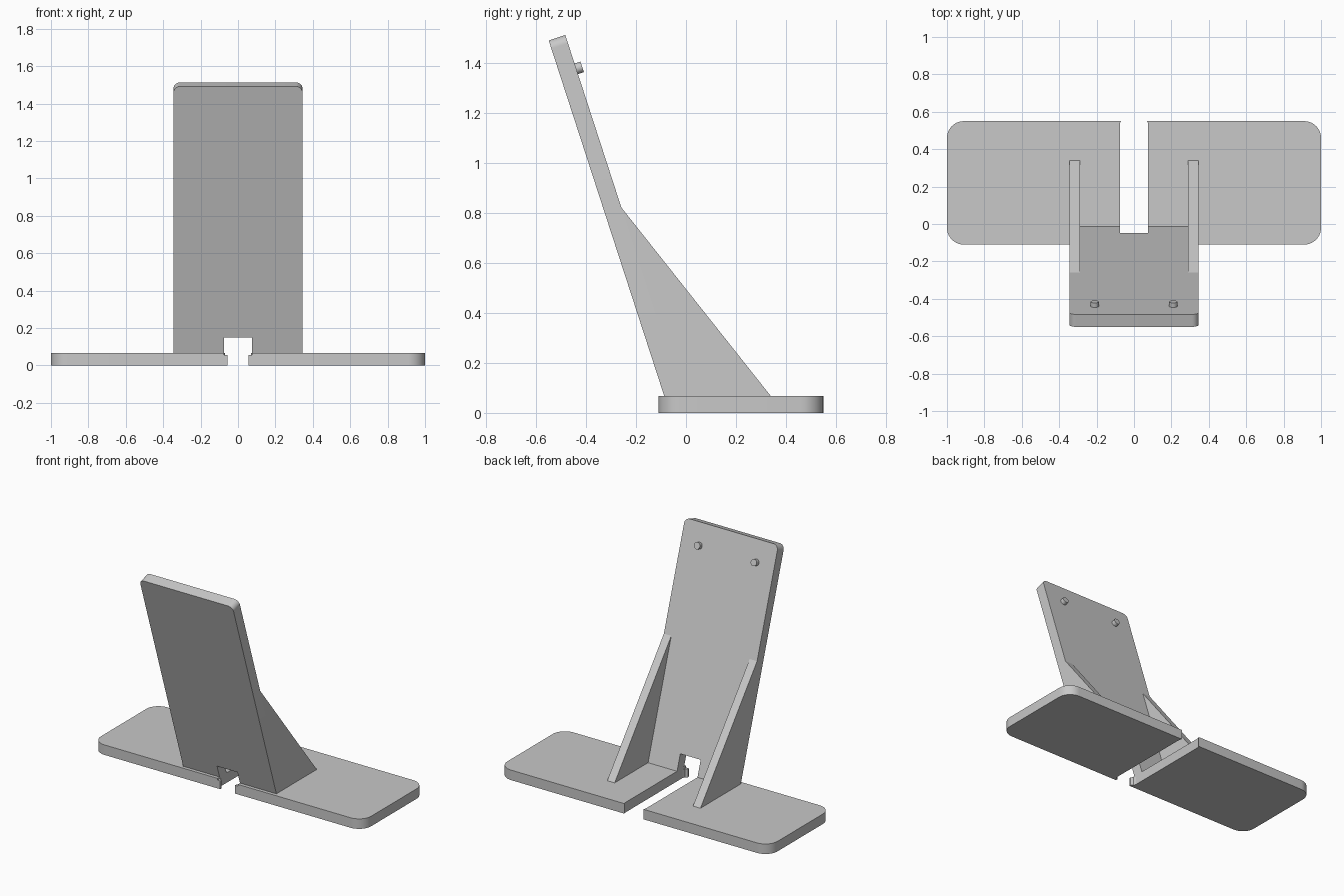
import bpy, bmesh, math
from mathutils import Vector, Matrix

if "Cube" in bpy.data.objects:
    bpy.data.objects.remove(bpy.data.objects["Cube"])

grey = bpy.data.materials.new("matte grey")
grey.diffuse_color = (0.58, 0.58, 0.58, 1)
grey.use_nodes = True
grey.node_tree.nodes["Principled BSDF"].inputs["Base Color"].default_value = grey.diffuse_color
LEAN = math.radians(18)
BASE_T = 0.067
SLOT = 0.0755


def prism(name, pts, depth, matrix=Matrix(), trim=None):
    """Extrude a closed 2D outline along local z, optionally adjust it, then place it."""
    bm = bmesh.new()
    face = bm.faces.new([bm.verts.new((u, v, 0)) for u, v in pts])
    ext = bmesh.ops.extrude_face_region(bm, geom=[face])
    verts = [e for e in ext["geom"] if isinstance(e, bmesh.types.BMVert)]
    bmesh.ops.translate(bm, vec=(0, 0, depth), verts=verts)
    if trim:
        for v in bm.verts:
            trim(v)
    bm.transform(matrix)
    bmesh.ops.recalc_face_normals(bm, faces=bm.faces)
    me = bpy.data.meshes.new(name)
    bm.to_mesh(me)
    bm.free()
    me.materials.append(grey)
    ob = bpy.data.objects.new(name, me)
    bpy.context.collection.objects.link(ob)
    bpy.ops.object.select_all(action='DESELECT')
    ob.select_set(True)
    bpy.context.view_layer.objects.active = ob
    bpy.ops.object.shade_smooth_by_angle(angle=math.radians(30))
    return ob


def arc(cx, cy, r, a0, a1, n=10):
    return [(cx + r * math.cos(math.radians(a0 + (a1 - a0) * i / n)),
             cy + r * math.sin(math.radians(a0 + (a1 - a0) * i / n))) for i in range(n + 1)]


def mirror_x(ob):
    ob.modifiers.new("mirror", 'MIRROR').use_mirror_merge = False


# Base foot: rounded outer corners, slot edge flaring inward at the back
foot = [(SLOT, -0.11)] + arc(0.91, -0.02, 0.09, -90, 0) + arc(0.91, 0.46, 0.09, 0, 90)
foot += [(0.069, 0.55), (0.0735, 0.543), (SLOT, 0.53)]
mirror_x(prism("base_foot", foot, BASE_T))

# Low lip narrowing the slot at the front
lip = [(0.055, -0.11), (SLOT, -0.11), (SLOT, -0.07), (0.07, -0.088), (0.055, -0.098)]
mirror_x(prism("slot_lip", lip, 0.055))

# Leaning panel axes: width, up along the slope, and outward from its back
up = Vector((0, -math.sin(LEAN), math.cos(LEAN)))
out = Vector((0, math.cos(LEAN), math.sin(LEAN)))
side = Vector((1, 0, 0))


def on_panel(origin):
    m = Matrix((side, up, -out)).transposed().to_4x4()
    m.translation = origin
    return m


def sit_on_base(v):
    # slide the bottom edge along the slope until it is level with the base top
    if v.co.y < 0.01:
        v.co.y = v.co.z * math.tan(LEAN)


# Panel outline with rounded top corners and a cable notch at the bottom
H, W, R, NOTCH = 1.498, 0.345, 0.035, 0.087
outline = [(SLOT, NOTCH), (SLOT, 0), (W, 0)] + arc(W - R, H - R, R, 0, 90)
outline += arc(-W + R, H - R, R, 90, 180) + [(-W, 0), (-SLOT, 0), (-SLOT, NOTCH)]
prism("back_panel", outline, -0.07, on_panel(Vector((0, -0.087, BASE_T))), sit_on_base)

# Triangular side braces behind the panel
brace_axes = Matrix(((0, 0, 1, 0.29), (1, 0, 0, 0), (0, 1, 0, 0), (0, 0, 0, 1)))
brace = prism("side_brace", [(-0.0145, BASE_T), (0.34, BASE_T), (-0.261, 0.825)], 0.055, brace_axes)
mirror_x(brace)

# Small pegs near the top of the panel
peg = prism("peg", arc(0, 0, 0.022, 0, 345, 23), -0.032,
            on_panel(Vector((0.21, -0.446, 1.376))))
mirror_x(peg)
